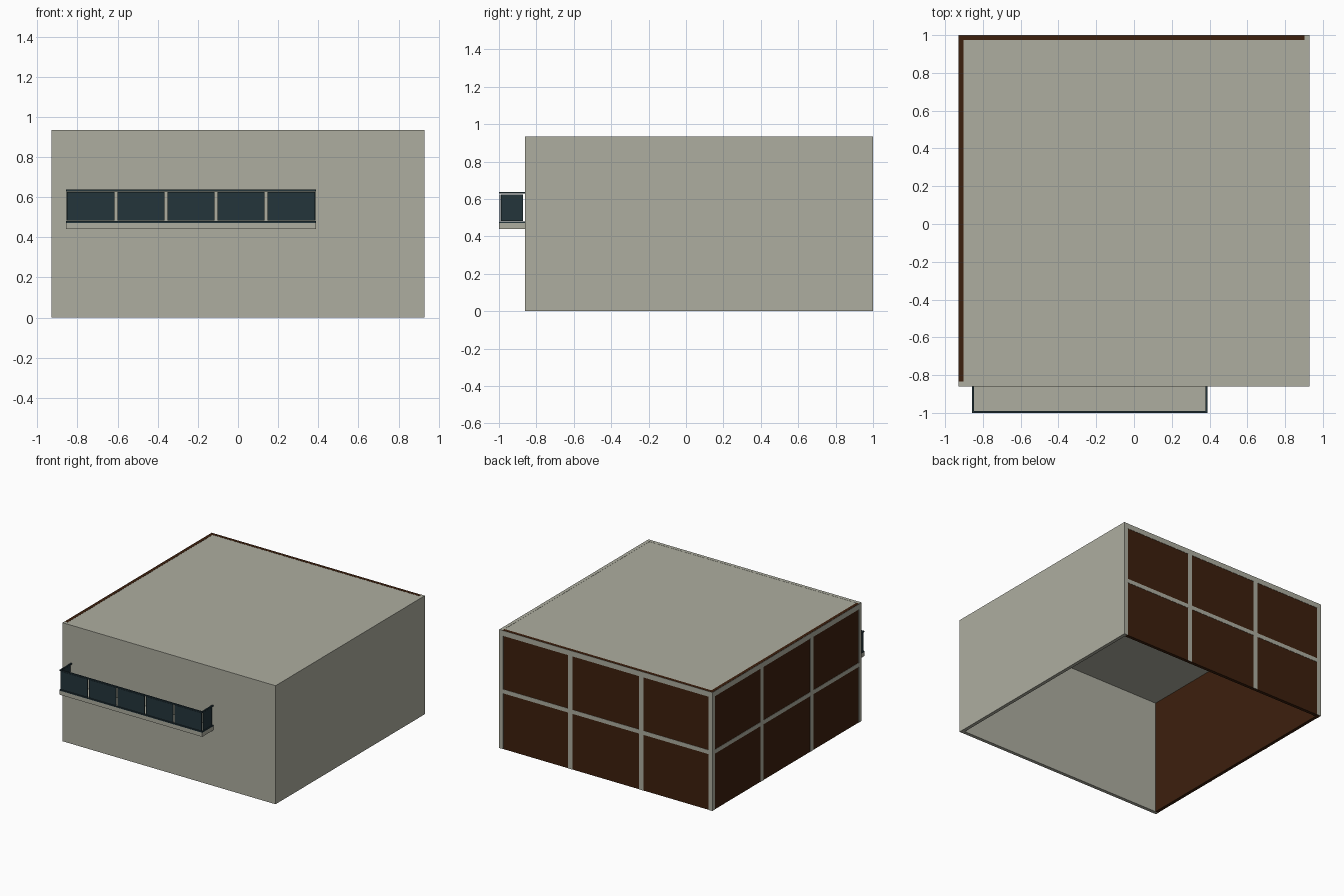
import bpy, bmesh

if "Cube" in bpy.data.objects:
    bpy.data.objects.remove(bpy.data.objects["Cube"])


def material(name, rgb):
    m = bpy.data.materials.new(name)
    m.diffuse_color = (*rgb, 1)
    m.use_nodes = True
    m.node_tree.nodes["Principled BSDF"].inputs["Base Color"].default_value = m.diffuse_color
    return m


GREY = material("warm_grey_concrete", (0.42, 0.42, 0.35))
BROWN = material("dark_brown_glazing", (0.046, 0.014, 0.004))
TEAL = material("dark_teal_glass", (0.017, 0.035, 0.044))


def boxes(name, mat, spans):
    """One object made of boxes, each given as (x0, x1, y0, y1, z0, z1)."""
    bm = bmesh.new()
    for x0, x1, y0, y1, z0, z1 in spans:
        for v in bmesh.ops.create_cube(bm, size=1)["verts"]:
            v.co = ((x0 + x1) / 2 + v.co.x * (x1 - x0),
                    (y0 + y1) / 2 + v.co.y * (y1 - y0),
                    (z0 + z1) / 2 + v.co.z * (z1 - z0))
    me = bpy.data.meshes.new(name)
    bm.to_mesh(me)
    bm.free()
    me.materials.append(mat)
    ob = bpy.data.objects.new(name, me)
    bpy.context.collection.objects.link(ob)
    return ob


# Building shell, open underneath
X, Y0, Y1, H, T = 0.93, -0.86, 1.0, 0.935, 0.027
E = 0.002  # how far the frames stand proud of the glazing
boxes("front_wall", GREY, [(-X, X, Y0, Y0 + T, 0, H - T)])
boxes("right_wall", GREY, [(X - T, X, Y0 + T, Y1, 0, H - T)])
boxes("roof", GREY, [(-X + E, X, Y0, Y1 - E, H - T, H - 0.001),
                     (-X, X, Y0, Y0 + T, H - T, H),
                     (X - T, X, Y0, Y1, H - T, H)])

# Glazed walls, reaching up to the roof surface
boxes("left_glazing", BROWN, [(-X + E, -X + T, Y0 + T, Y1 - E, 0, H)])
boxes("back_glazing", BROWN, [(-X + E, X - T, Y1 - T, Y1 - E, 0, H)])

# Frames: posts at thirds, one middle and one top rail
W = 0.018
rails = [(0.44, 0.472), (H - 0.042, H - 0.001)]


def posts(a, b):
    third = (b - a) / 3
    return [(a, a + 0.035), (a + third - W, a + third + W),
            (b - third - W, b - third + W), (b - 0.035, b)]


back, left = (Y1 - 2 * E, Y1), (-X, -X + 2 * E)
boxes("back_frame", GREY,
      [(*p, *back, 0, H - 0.001) for p in posts(-X, X)]
      + [(-X, X, *back, *r) for r in rails])
boxes("left_frame", GREY,
      [(*left, *p, 0, H - 0.001) for p in posts(Y0, Y1)]
      + [(*left, Y0, Y1, *r) for r in rails])

# Balcony slab
BX0, BX1, BY = -0.857, 0.388, -1.0
boxes("balcony_slab", GREY, [(BX0, BX1, BY, Y0, 0.44, 0.472)])

# Balcony rails on three sides, bottom and top
R = 0.01
boxes("balcony_rails", TEAL, [
    span for z0, z1 in [(0.472, 0.48), (0.628, 0.637)] for span in [
        (BX0, BX1, BY, BY + R, z0, z1),
        (BX0, BX0 + R, BY + R, Y0, z0, z1),
        (BX1 - R, BX1, BY + R, Y0, z0, z1)]])

# Glass panels: five in front, one on each side
step = (BX1 - BX0) / 5
G = 0.007
panels = [(BX0 + i * step + G, BX0 + (i + 1) * step - G,
           BY + 0.003, BY + 0.007, 0.483, 0.625) for i in range(5)]
panels += [(x - 0.002, x + 0.002, BY + 0.011, Y0 - 0.011, 0.483, 0.625)
           for x in (BX0 + 0.005, BX1 - 0.005)]
boxes("balcony_glass", TEAL, panels)
